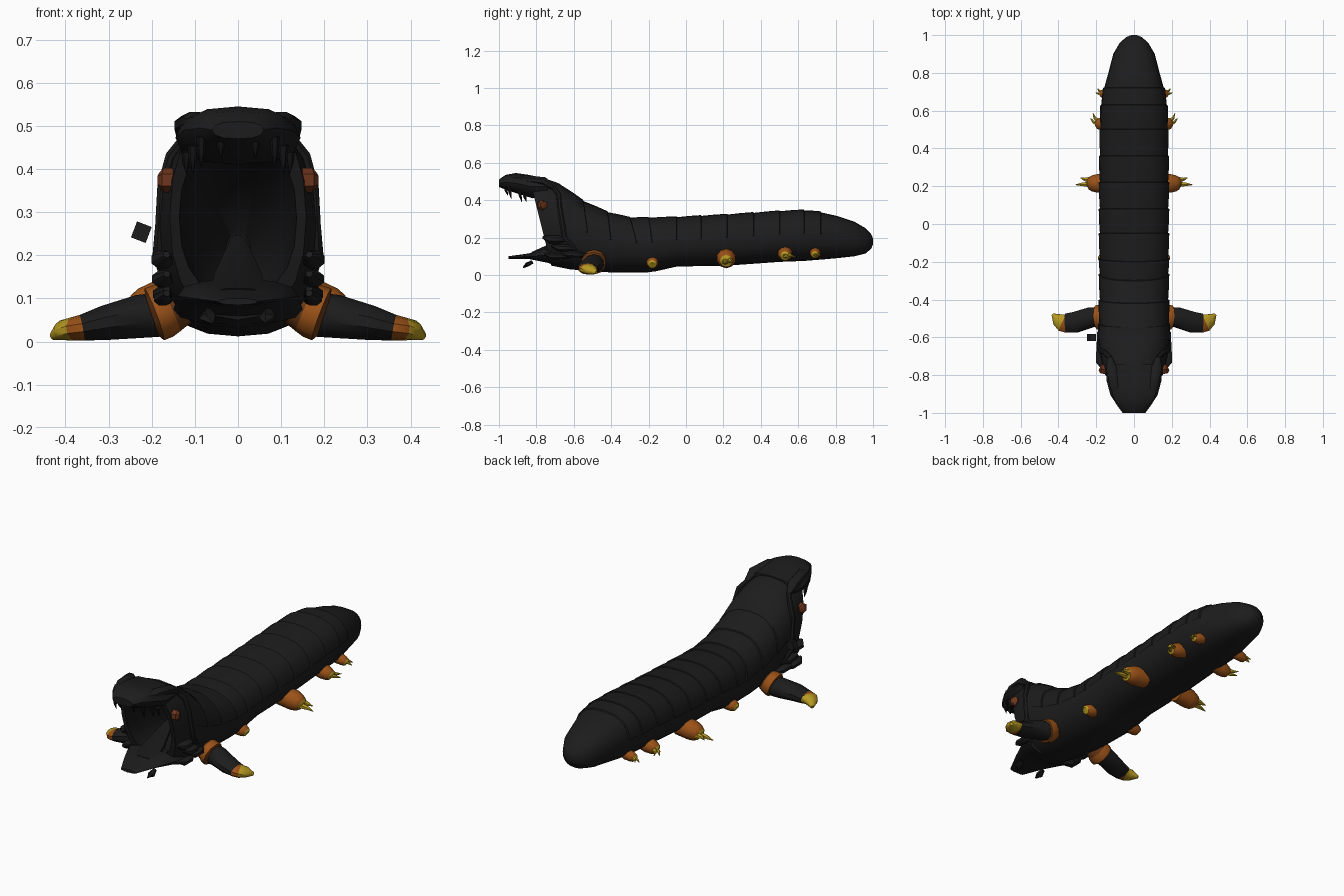
import bpy, bmesh, math
from mathutils import Vector


def material(name, rgb):
    m = bpy.data.materials.new(name)
    m.diffuse_color = (*rgb, 1)
    return m


BLACK = material("charcoal skin", (0.0118, 0.0118, 0.0118))
DARK = material("mouth black", (0.008, 0.008, 0.008))
ORANGE = material("burnt orange", (0.33, 0.085, 0.009))
BROWN = material("scorched brown", (0.14, 0.04, 0.008))
YELLOW = material("claw yellow", (0.47, 0.32, 0.015))
RUST = material("rust eye", (0.15, 0.035, 0.012))


def loft(name, rings, mats, rule=lambda i: 0, closed=True, caps=True, smooth=40):
    """Skin a list of point rings; rule(i) gives the material of band i."""
    bm = bmesh.new()
    vs = [[bm.verts.new(p) for p in r] for r in rings]
    n = len(rings[0])
    for i in range(len(vs) - 1):
        for j in range(n if closed else n - 1):
            k = (j + 1) % n
            f = bm.faces.new((vs[i][j], vs[i][k], vs[i + 1][k], vs[i + 1][j]))
            f.material_index = rule(i)
    if caps:
        bm.faces.new(vs[0]).material_index = rule(0)
        bm.faces.new(vs[-1]).material_index = rule(len(vs) - 2)
    bmesh.ops.recalc_face_normals(bm, faces=bm.faces)
    me = bpy.data.meshes.new(name)
    bm.to_mesh(me)
    bm.free()
    ob = bpy.data.objects.new(name, me)
    bpy.context.collection.objects.link(ob)
    for m in mats:
        me.materials.append(m)
    bpy.ops.object.select_all(action='DESELECT')
    ob.select_set(True)
    bpy.context.view_layer.objects.active = ob
    bpy.ops.object.shade_smooth_by_angle(angle=math.radians(smooth))
    return ob


def section(s, n=20, scale=1.0, a0=0.0, a1=2 * math.pi, full=True):
    """Boxy oval ring from (y top, z top, y bottom, z bottom, half width)."""
    yt, zt, yb, zb, w = s
    pts = []
    for j in range(n):
        a = a0 + (a1 - a0) * j / (n if full else n - 1)
        c, q = math.cos(a), math.sin(a)
        x = math.copysign(abs(c) ** 0.8, c) * w * scale
        t = math.copysign(abs(q) ** 0.88, q) * scale
        pts.append((x, (yt + yb) / 2 + t * (yt - yb) / 2, (zt + zb) / 2 + t * (zt - zb) / 2))
    return pts


def tube(name, path, mats, rule=lambda i: 0, n=8, smooth=40):
    """Tapered tube through (x, y, z, radius a, radius b) stations."""
    rings = []
    for i, p in enumerate(path):
        a, b = path[max(i - 1, 0)], path[min(i + 1, len(path) - 1)]
        d = (Vector(b[:3]) - Vector(a[:3])).normalized()
        ref = Vector((0, 1, 0)) if abs(d.y) < 0.8 else Vector((1, 0, 0))
        u = (ref - d * ref.dot(d)).normalized()
        v = d.cross(u)
        rings.append([Vector(p[:3]) + u * math.cos(t) * p[3] + v * math.sin(t) * p[4]
                      for t in (2 * math.pi * (j + 0.5) / n for j in range(n))])
    return loft(name, rings, mats, rule, smooth=smooth)


def pair(name, path, mats, **kw):
    for side, s in (("right", 1), ("left", -1)):
        tube(f"{side}_{name}", [(p[0] * s, *p[1:]) for p in path], mats, **kw)


# Body, running from the throat out over the lips and back to the tail
throat = [(-0.50, 0.25, -0.50, 0.15, 0.03), (-0.60, 0.37, -0.55, 0.11, 0.10),
          (-0.82, 0.47, -0.735, 0.105, 0.136)]
skin = [(-0.84, 0.53, -0.72, 0.05, 0.158), (-0.76, 0.518, -0.67, 0.04, 0.175),
        (-0.68, 0.49, -0.62, 0.03, 0.185), (-0.55, 0.395, -0.50, 0.02, 0.183),
        (-0.42, 0.335, -0.38, 0.012, 0.18), (-0.30, 0.305, -0.22, 0.012, 0.18),
        (-0.20, 0.305, -0.16, 0.02, 0.18), (-0.05, 0.308, -0.05, 0.045, 0.18),
        (0.22, 0.322, 0.22, 0.05, 0.18), (0.50, 0.34, 0.50, 0.07, 0.177),
        (0.63, 0.345, 0.63, 0.075, 0.172), (0.72, 0.335, 0.72, 0.082, 0.158),
        (0.81, 0.315, 0.81, 0.09, 0.133), (0.90, 0.285, 0.90, 0.10, 0.11),
        (0.96, 0.25, 0.96, 0.115, 0.075), (0.99, 0.218, 0.99, 0.14, 0.04),
        (1.0, 0.195, 1.0, 0.165, 0.015)]
loft("body", [section(s) for s in throat + skin], [BLACK, DARK],
     rule=lambda i: 1 if i < 2 else 0)


def skin_at(y):
    for a, b in zip(skin, skin[1:]):
        if a[0] <= y <= b[0]:
            t = (y - a[0]) / (b[0] - a[0])
            return tuple(p + (q - p) * t for p, q in zip(a, b))


# Overlapping back plates
cuts = [-0.66, -0.55, -0.42, -0.30, -0.20, -0.05, 0.08, 0.22, 0.36, 0.50, 0.63, 0.72]
for k, (y0, y1) in enumerate(zip(cuts, cuts[1:])):
    arc = dict(n=15, a0=0.06, a1=math.pi - 0.06, full=False)
    stations = [(y0, 1.005), ((y0 + y1) / 2, 1.03), (y1, 1.04), (y1 + 0.004, 0.98)]
    loft(f"back_plate_{k + 1}", [section(skin_at(y), scale=s, **arc) for y, s in stations],
         [BLACK], closed=False, caps=False)

# Upper jaw hood
hood = [(-0.74, 0.515, -0.74, 0.43, 0.145), (-0.84, 0.535, -0.82, 0.41, 0.145),
        (-0.91, 0.545, -0.90, 0.435, 0.125), (-0.965, 0.535, -0.96, 0.455, 0.088),
        (-1.0, 0.51, -1.0, 0.47, 0.06)]
loft("upper_jaw", [section(s, 12) for s in hood], [BLACK])
pair("brow", [(0.09, -0.93, 0.50, 0.01, 0.01), (0.10, -0.86, 0.512, 0.03, 0.022),
              (0.12, -0.76, 0.50, 0.03, 0.025), (0.13, -0.70, 0.46, 0.01, 0.01)], [BLACK])

# Lower jaw plate, tongue and loose flaps
jaw = [(-0.66, 0.11, -0.66, 0.04, 0.15), (-0.76, 0.145, -0.74, 0.065, 0.14),
       (-0.84, 0.115, -0.84, 0.085, 0.10), (-0.95, 0.10, -0.95, 0.085, 0.045)]
loft("lower_jaw", [section(s, 12) for s in jaw], [BLACK])
tube("tongue", [(0, -0.82, 0.11, 0.07, 0.015), (0, -0.72, 0.15, 0.06, 0.02),
                (0, -0.58, 0.23, 0.02, 0.02)], [DARK])
pair("chin_flap", [(0.07, -0.82, 0.07, 0.01, 0.01), (0.07, -0.85, 0.055, 0.022, 0.012),
                   (0.06, -0.87, 0.04, 0.004, 0.004)], [DARK], n=5)

# Teeth
for k, (x, y, z, h) in enumerate([(0.04, -0.965, 0.475, 0.05), (0.085, -0.945, 0.475, 0.07),
                                  (0.105, -0.89, 0.455, 0.065), (0.12, -0.865, 0.44, 0.05)]):
    pair(f"tooth_{k + 1}", [(x, y, z, 0.012, 0.012), (x, y + 0.004, z - h * 0.5, 0.009, 0.009),
                            (x, y + 0.012, z - h, 0.001, 0.001)], [DARK], n=6)

# Eyes
pair("eye", [(0.140, -0.772, 0.374, 0.026, 0.028), (0.172, -0.768, 0.374, 0.028, 0.028),
             (0.182, -0.764, 0.374, 0.016, 0.018)], [RUST], n=6)

# Cheek straps and gill folds
pair("cheek_strap", [(0.125, -0.71, 0.47, 0.012, 0.012), (0.155, -0.68, 0.43, 0.014, 0.014),
                     (0.174, -0.675, 0.36, 0.014, 0.014), (0.178, -0.66, 0.27, 0.015, 0.015),
                     (0.184, -0.65, 0.20, 0.015, 0.015), (0.17, -0.60, 0.15, 0.012, 0.012)],
     [BLACK])
for k, (y, z, r) in enumerate([(-0.71, 0.19, 0.028), (-0.66, 0.145, 0.026),
                               (-0.61, 0.11, 0.024), (-0.70, 0.10, 0.022)]):
    pair(f"gill_fold_{k + 1}", [(0.165, y - 0.055, z + 0.012, 0.008, 0.008),
                                (0.175, y - 0.02, z, r, r * 0.8),
                                (0.175, y + 0.03, z, r, r * 0.8),
                                (0.16, y + 0.075, z - 0.005, 0.008, 0.008)], [BLACK])

# Front legs: tilted orange cuff with a scorched mouth, dark limb, yellow claw
pair("leg_cuff", [(0.125, -0.49, 0.093, 0.05, 0.05), (0.158, -0.49, 0.079, 0.062, 0.06),
                  (0.176, -0.493, 0.070, 0.067, 0.064), (0.194, -0.495, 0.063, 0.068, 0.064),
                  (0.200, -0.495, 0.061, 0.054, 0.050)],
     [BROWN, ORANGE], rule=lambda i: 0 if i in (0, 3) else 1, n=10)
pair("front_leg", [(0.17, -0.485, 0.064, 0.05, 0.052), (0.23, -0.495, 0.058, 0.056, 0.05),
                   (0.31, -0.52, 0.043, 0.058, 0.04), (0.362, -0.525, 0.032, 0.053, 0.03),
                   (0.378, -0.523, 0.03, 0.049, 0.028), (0.405, -0.505, 0.026, 0.035, 0.024),
                   (0.43, -0.48, 0.012, 0.008, 0.009)],
     [BLACK, ORANGE, YELLOW], rule=lambda i: 0 if i < 3 else 1 if i == 3 else 2, n=10)

# Belly legs: orange stump with a yellow end, one main claw and one small claw
for k, (y, z, x, r, tip, sweep) in enumerate([(-0.18, 0.068, 0.182, 0.036, 0.0, 0.0),
                                              (0.215, 0.085, 0.240, 0.052, 0.070, 0.0),
                                              (0.53, 0.112, 0.198, 0.040, 0.032, 0.035),
                                              (0.69, 0.118, 0.178, 0.030, 0.025, 0.01)]):
    pair(f"belly_leg_{k + 1}", [(0.11, y, z + 0.012, r, r), (x - 0.05, y, z + 0.002, r, r),
                                (x - 0.02, y, z - 0.005, r * 0.85, r * 0.85),
                                (x - 0.004, y, z - 0.010, r * 0.66, r * 0.66),
                                (x, y, z - 0.013, r * 0.4, r * 0.4)],
         [ORANGE, YELLOW], rule=lambda i: 0 if i < 3 else 1, n=10)
    if tip:
        for c, (dy, dz, f) in enumerate([(-0.1, -0.25, 1.0), (0.4, -0.1, 0.6)]):
            cy, cz = y + dy * r, z + dz * r
            pair(f"belly_claw_{k + 1}_{c + 1}",
                 [(x - 0.012, cy, cz, r * 0.34, r * 0.34),
                  (x + tip * f * 0.5, cy + sweep * 0.4, cz - 0.004, r * 0.2, r * 0.2),
                  (x + tip * f, cy + sweep + dy * r * 0.4, cz - 0.012, 0.002, 0.002)],
                 [YELLOW], n=6)

# Small loose block beside the neck
tube("loose_block", [(-0.241, -0.60, 0.260, 0.026, 0.028),
                     (-0.207, -0.60, 0.247, 0.026, 0.028)], [BLACK], n=4, smooth=20)
